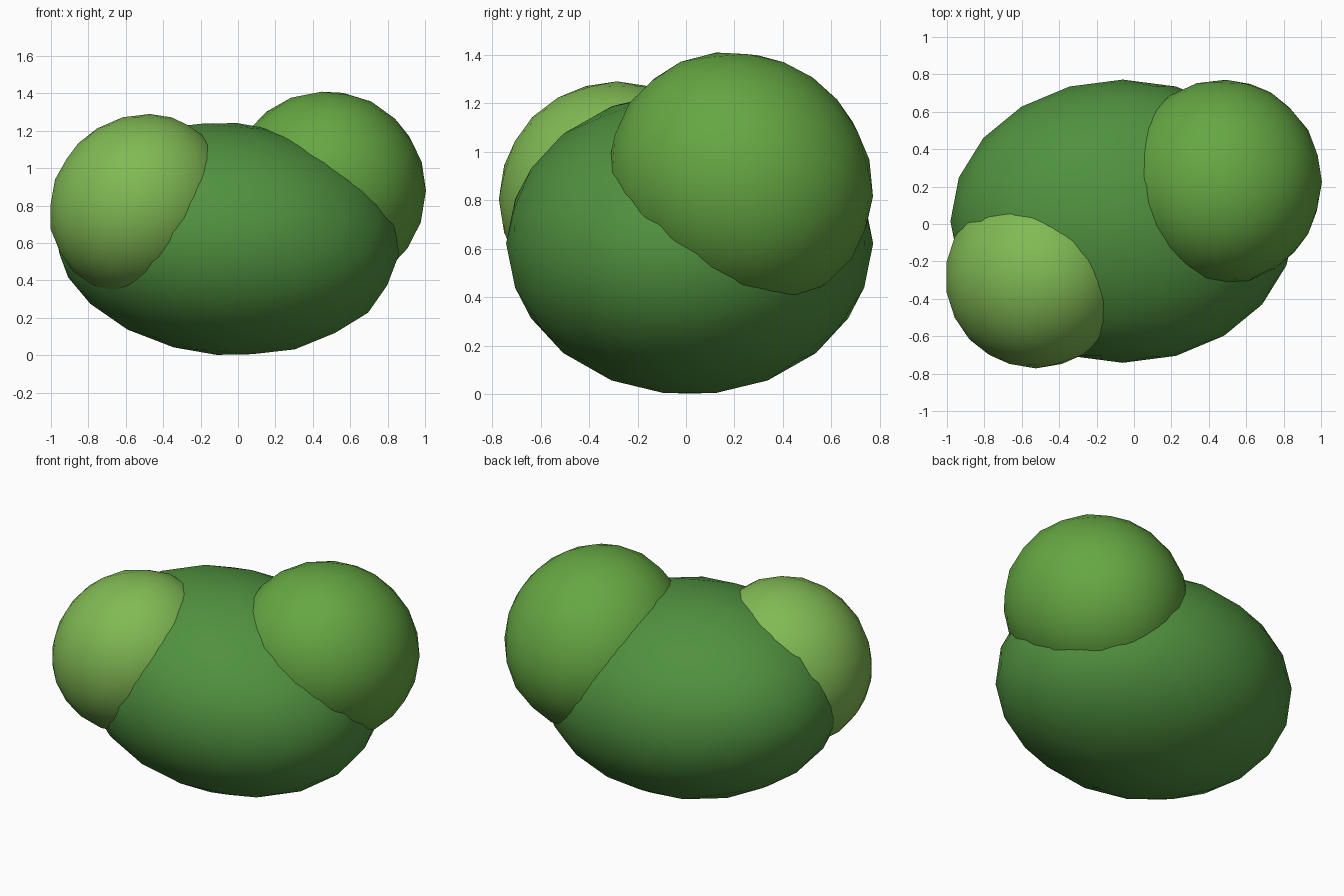
import bpy
from math import radians

if "Cube" in bpy.data.objects:
    bpy.data.objects.remove(bpy.data.objects["Cube"])


def leaf_clump(name, centre, radii, tilt, colour):
    """Smooth, low-poly squashed ball."""
    bpy.ops.mesh.primitive_ico_sphere_add(
        subdivisions=3, radius=1, location=centre,
        rotation=[radians(a) for a in tilt])
    ob = bpy.context.object
    ob.name = name
    ob.scale = radii
    bpy.ops.object.transform_apply(location=False, rotation=True, scale=True)
    bpy.ops.object.shade_smooth()
    mat = bpy.data.materials.new(name + "_green")
    mat.diffuse_color = (*colour, 1)
    mat.use_nodes = True
    mat.node_tree.nodes["Principled BSDF"].inputs["Base Color"].default_value = mat.diffuse_color
    ob.data.materials.append(mat)
    return ob


# wide main mass of the bush
leaf_clump("bush_body", (-0.06, 0.015, 0.622), (0.925, 0.757, 0.622),
           (0, 5, 0), (0.08, 0.285, 0.05))
# taller clump at the back right
leaf_clump("bush_right_clump", (0.475, 0.225, 0.88), (0.53, 0.56, 0.52),
           (-35, 0, 0), (0.13, 0.385, 0.055))
# lighter clump at the front left
leaf_clump("bush_left_clump", (-0.525, -0.285, 0.805), (0.505, 0.487, 0.465),
           (0, -45, 0), (0.22, 0.49, 0.088))
